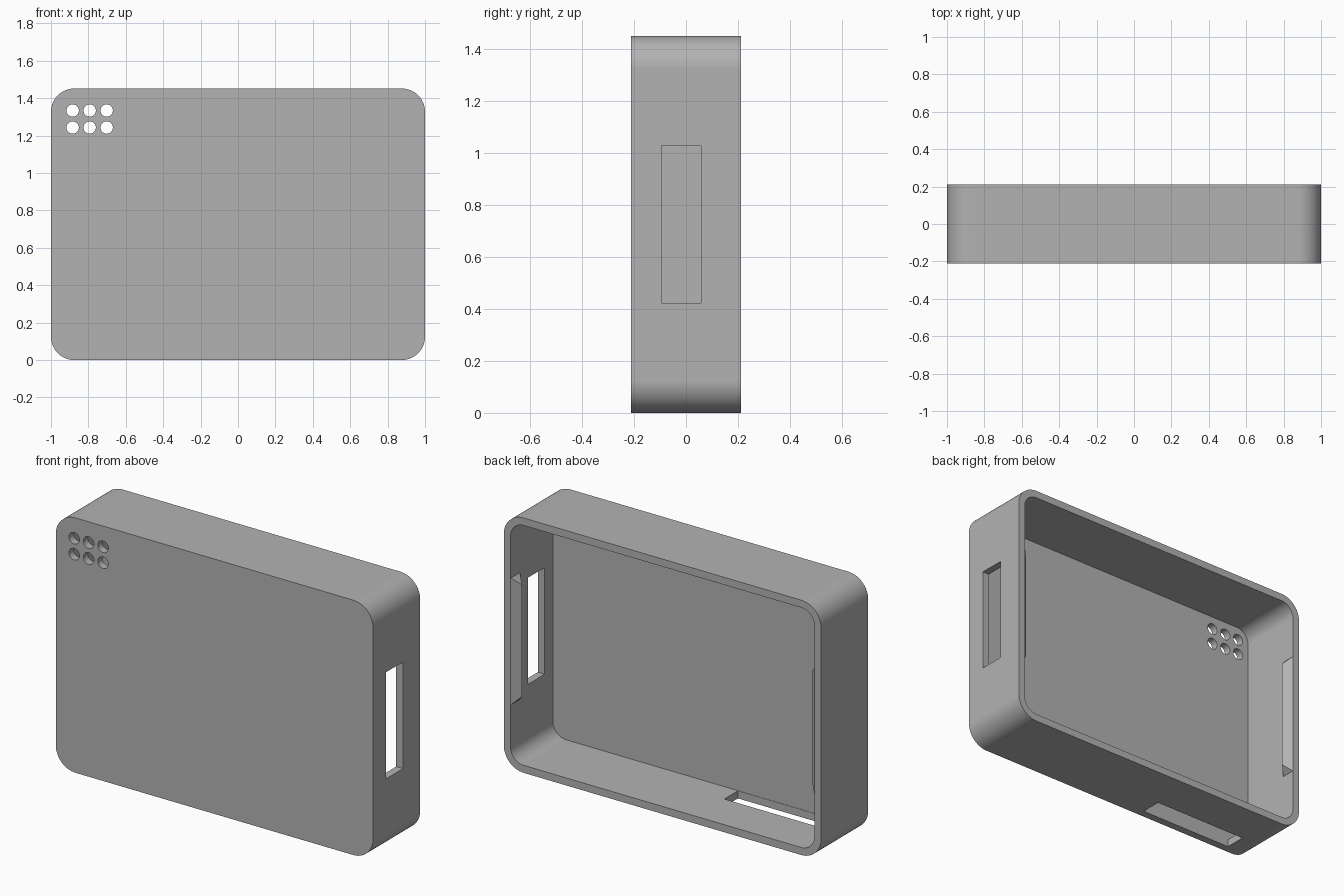
import bpy
import bmesh
import math
from mathutils import Vector

cube = bpy.data.objects.get("Cube")
if cube:
    bpy.data.objects.remove(cube, do_unlink=True)

WIDTH, HEIGHT, DEPTH = 2.0, 1.452, 0.424
WALL, RADIUS = 0.043, 0.125
BACK = DEPTH / 2
MID = HEIGHT / 2

grey = bpy.data.materials.new("plain grey")
grey.use_nodes = True
colour = (0.45, 0.45, 0.45, 1)
grey.diffuse_color = colour
grey.node_tree.nodes["Principled BSDF"].inputs["Base Color"].default_value = colour


def make_object(name, bm):
    bmesh.ops.recalc_face_normals(bm, faces=bm.faces)
    mesh = bpy.data.meshes.new(name)
    bm.to_mesh(mesh)
    bm.free()
    mesh.materials.append(grey)
    obj = bpy.data.objects.new(name, mesh)
    bpy.context.collection.objects.link(obj)
    return obj


def rounded_slab(name, inset, y0, y1, steps=14):
    """Rounded rectangle in XZ, extruded from y0 to y1."""
    r = RADIUS - inset
    cx, cz = WIDTH / 2 - RADIUS, MID - RADIUS
    bm = bmesh.new()
    verts = []
    for quarter, (sx, sz) in enumerate([(1, 1), (-1, 1), (-1, -1), (1, -1)]):
        for i in range(steps + 1):
            a = (quarter + i / steps) * math.pi / 2
            verts.append(bm.verts.new((sx * cx + r * math.cos(a), y0,
                                       MID + sz * cz + r * math.sin(a))))
    face = bm.faces.new(verts)
    new = bmesh.ops.extrude_face_region(bm, geom=[face])["geom"]
    moved = [g for g in new if isinstance(g, bmesh.types.BMVert)]
    bmesh.ops.translate(bm, verts=moved, vec=(0, y1 - y0, 0))
    return make_object(name, bm)


def box(name, low, high):
    low, high = Vector(low), Vector(high)
    bm = bmesh.new()
    bmesh.ops.create_cube(bm, size=1)
    bmesh.ops.scale(bm, verts=bm.verts, vec=high - low)
    bmesh.ops.translate(bm, verts=bm.verts, vec=(low + high) / 2)
    return make_object(name, bm)


# Shell, open at the back
case = rounded_slab("case_shell", 0, -BACK, BACK)
cutters = [rounded_slab("cavity_cutter", WALL, -BACK + WALL, BACK + 0.1)]

# Slots through the left side and the bottom
cutters.append(box("side_slot_cutter", (0.9, -0.094, 0.423), (1.1, 0.057, 1.03)))
cutters.append(box("bottom_slot_cutter", (-0.81, -0.167, -0.1), (-0.21, -0.045, 0.06)))

# Six round holes in the front
for x in (-0.884, -0.793, -0.702):
    for z in (1.334, 1.243):
        bpy.ops.mesh.primitive_cylinder_add(vertices=40, radius=0.033, depth=0.2,
                                            location=(x, -BACK, z),
                                            rotation=(math.pi / 2, 0, 0))
        cutters.append(bpy.context.object)
        cutters[-1].name = "hole_cutter"

for obj in bpy.context.selected_objects:
    obj.select_set(False)
bpy.context.view_layer.objects.active = case
case.select_set(True)
for cutter in cutters:
    mod = case.modifiers.new("cut", "BOOLEAN")
    mod.operation = "DIFFERENCE"
    mod.solver = "EXACT"
    mod.object = cutter
    cutter.hide_render = True
    bpy.ops.object.modifier_apply(modifier=mod.name)
for cutter in cutters:
    bpy.data.objects.remove(cutter, do_unlink=True)

bpy.ops.object.shade_smooth_by_angle(angle=math.radians(30))
case.modifiers.new("even_shading", "WEIGHTED_NORMAL").keep_sharp = True


# Snap ridges with sloped ends inside both side walls
def snap_ridge(name, side):
    half, rise = 0.361, 0.042
    wall_x = side * (WIDTH / 2 - WALL)
    bm = bmesh.new()
    ends = []
    for s in (-1, 1):
        outer = bm.verts.new((wall_x, BACK - 0.001, MID + s * half))
        inner = bm.verts.new((wall_x, BACK - 2 * rise, MID + s * half))
        crest = bm.verts.new((wall_x - side * rise, BACK - rise, MID + s * (half - rise)))
        ends.append((outer, inner, crest))
        bm.faces.new(ends[-1])
    for i in range(3):
        j = (i + 1) % 3
        bm.faces.new((ends[0][i], ends[0][j], ends[1][j], ends[1][i]))
    return make_object(name, bm)


snap_ridge("left_snap_ridge", 1)
snap_ridge("right_snap_ridge", -1)
